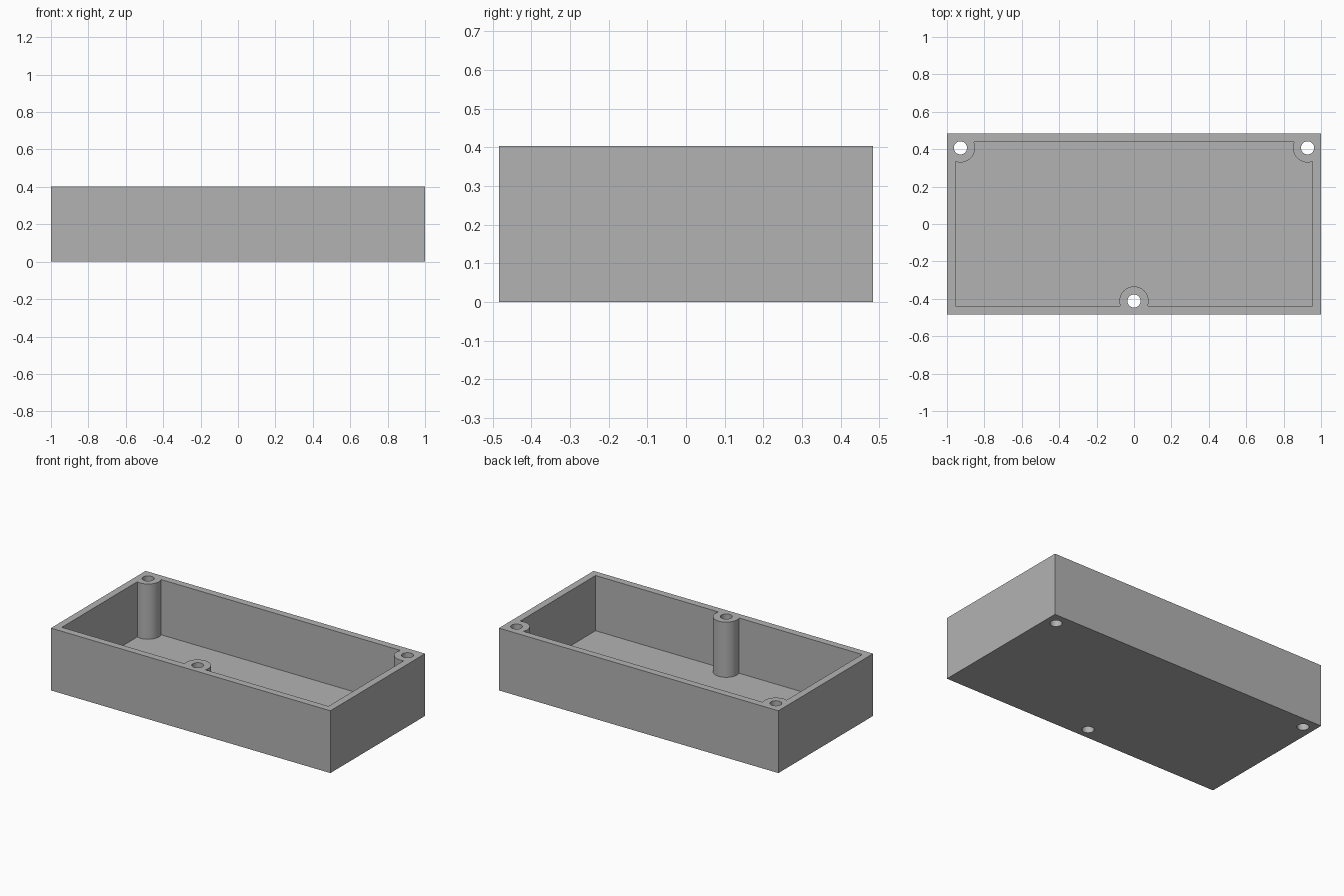
import bpy
import math

default_cube = bpy.data.objects.get("Cube")
if default_cube:
    bpy.data.objects.remove(default_cube, do_unlink=True)

WIDTH, DEPTH, HEIGHT = 2.0, 0.968, 0.403
WALL = 0.046
POST_RADIUS, HOLE_RADIUS = 0.078, 0.035
POSTS = [(-0.928, 0.407), (0.928, 0.407), (0.0, -0.412)]

# Single grey plastic
grey = bpy.data.materials.new("grey_plastic")
grey.use_nodes = True
grey.diffuse_color = (0.45, 0.45, 0.45, 1)
grey.node_tree.nodes["Principled BSDF"].inputs["Base Color"].default_value = grey.diffuse_color


def box(name, width, depth, bottom, top):
    bpy.ops.mesh.primitive_cube_add(size=1, location=(0, 0, (bottom + top) / 2))
    obj = bpy.context.object
    obj.name = name
    obj.scale = (width, depth, top - bottom)
    bpy.ops.object.transform_apply(location=True, scale=True)
    return obj


def subtract(target, cutter):
    """Cut one solid out of another and discard the cutter."""
    cutter.hide_render = True
    mod = target.modifiers.new("cut", "BOOLEAN")
    mod.operation = "DIFFERENCE"
    mod.solver = "EXACT"
    mod.object = cutter
    bpy.context.view_layer.objects.active = target
    bpy.ops.object.modifier_apply(modifier=mod.name)
    bpy.data.objects.remove(cutter, do_unlink=True)


def cylinder(name, radius, x, y):
    bpy.ops.mesh.primitive_cylinder_add(
        vertices=64, radius=radius, depth=HEIGHT * 3, location=(x, y, HEIGHT / 2))
    obj = bpy.context.object
    obj.name = name
    return obj


# Open tray: the cavity leaves the screw posts standing flush with the rim
tray = box("enclosure_tray", WIDTH, DEPTH, 0, HEIGHT)
cavity = box("cavity_cutter", WIDTH - 2 * WALL, DEPTH - 2 * WALL, WALL, HEIGHT * 1.5)
for x, y in POSTS:
    subtract(cavity, cylinder("post_cutter", POST_RADIUS, x, y))
subtract(tray, cavity)

# Screw holes right through posts and floor
for x, y in POSTS:
    subtract(tray, cylinder("hole_cutter", HOLE_RADIUS, x, y))

tray.data.materials.clear()
tray.data.materials.append(grey)
bpy.ops.object.select_all(action="DESELECT")
tray.select_set(True)
bpy.context.view_layer.objects.active = tray
bpy.ops.object.shade_smooth_by_angle(angle=math.radians(30))
